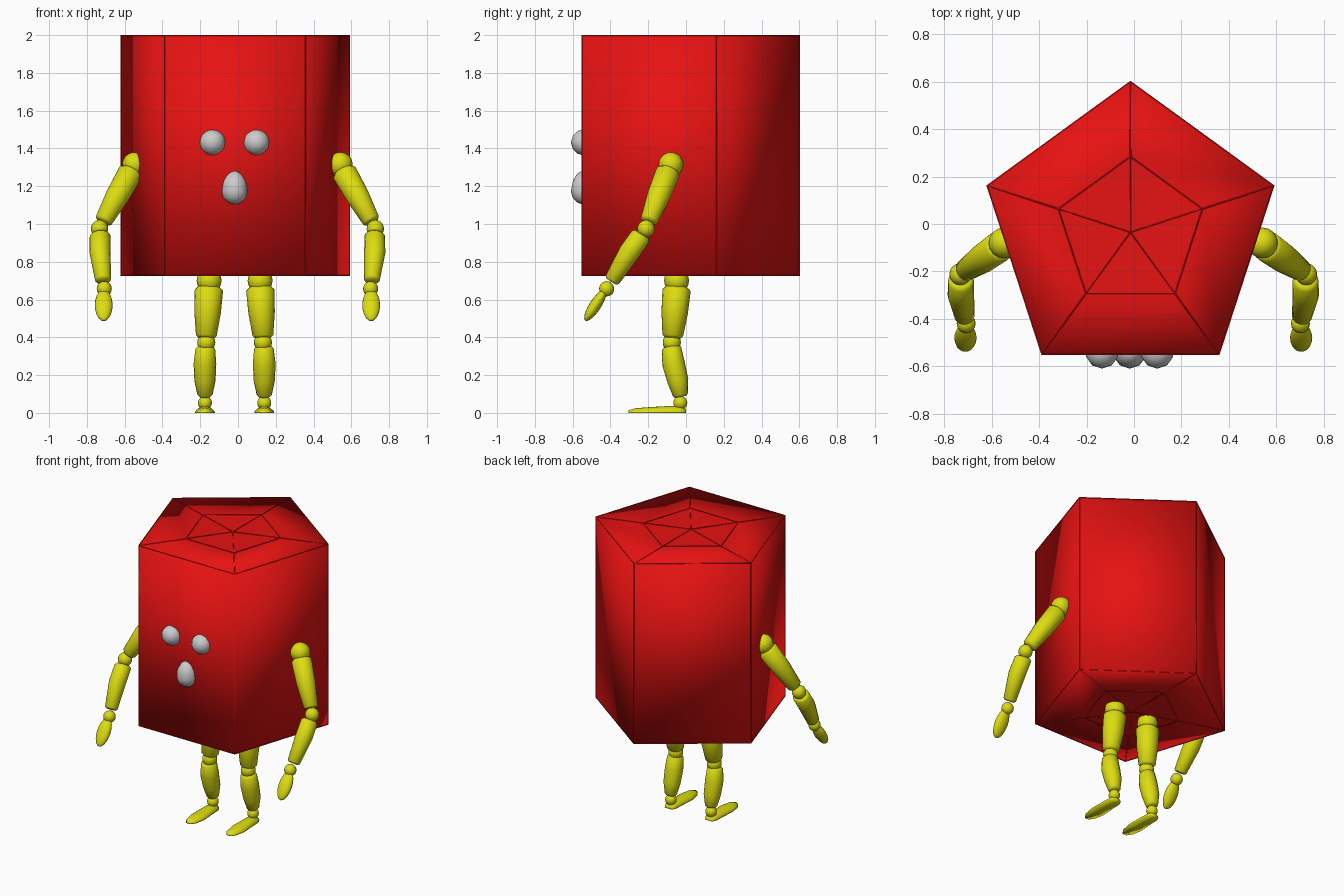
import bpy, bmesh, math
from mathutils import Vector

if "Cube" in bpy.data.objects:
    bpy.data.objects.remove(bpy.data.objects["Cube"])


def material(name, color):
    m = bpy.data.materials.new(name)
    m.diffuse_color = color
    m.use_nodes = True
    m.node_tree.nodes["Principled BSDF"].inputs["Base Color"].default_value = m.diffuse_color
    return m


RED = material("red", (0.8, 0.006, 0.006, 1))
YELLOW = material("yellow", (0.72, 0.72, 0.006, 1))


def finish(name, bm, mat=None):
    """Turn a bmesh into a smooth shaded object."""
    bmesh.ops.recalc_face_normals(bm, faces=bm.faces)
    me = bpy.data.meshes.new(name)
    bm.to_mesh(me)
    bm.free()
    me.shade_smooth()
    if mat:
        me.materials.append(mat)
    ob = bpy.data.objects.new(name, me)
    bpy.context.collection.objects.link(ob)
    return ob


def loft(name, rings, mat, caps=True):
    """Skin a list of equal sized point rings."""
    bm = bmesh.new()
    loops = [[bm.verts.new(p) for p in ring] for ring in rings]
    for a, b in zip(loops, loops[1:]):
        for i in range(len(a)):
            j = (i + 1) % len(a)
            bm.faces.new((a[i], a[j], b[j], b[i]))
    if caps:
        bm.faces.new(loops[0])
        bm.faces.new(loops[-1])
    else:
        for loop in (loops[0], loops[-1]):
            bmesh.ops.poke(bm, faces=[bm.faces.new(loop)])
    return finish(name, bm, mat)


def limb(name, points, n=16):
    """Round limb through (x, y, z, radius) points, with rounded ends."""
    pts = [(Vector(p[:3]), p[3]) for p in points]
    axis = (pts[-1][0] - pts[0][0]).normalized()
    u = axis.cross(Vector((0, 1, 0))).normalized()
    v = axis.cross(u)
    (p0, r0), (p1, r1) = pts[0], pts[-1]
    pts = [(p0 - axis * r0 * 0.25, r0 * 0.75)] + pts + [(p1 + axis * r1 * 0.25, r1 * 0.75)]
    rings = [[p + r * (u * math.cos(a) + v * math.sin(a))
              for a in (2 * math.pi * i / n for i in range(n))] for p, r in pts]
    return loft(name, rings, YELLOW)


def ball(name, loc, r):
    bm = bmesh.new()
    bmesh.ops.create_uvsphere(bm, u_segments=16, v_segments=10, radius=r)
    ob = finish(name, bm, YELLOW)
    ob.location = loc
    return ob


def pebble(name, loc, r, stretch=1):
    """Low-poly ball whose upper half can be stretched."""
    bm = bmesh.new()
    bmesh.ops.create_icosphere(bm, subdivisions=2, radius=r)
    for v in bm.verts:
        if v.co.z > 0:
            v.co.z *= stretch
    finish(name, bm).location = loc


# Five-sided body with an inner pentagon on both ends and thin edge strips
def pentagon(r, z):
    return [Vector((-0.015 + r * math.cos(a), -0.035 + r * math.sin(a), z))
            for a in (math.radians(90 + 72 * k) for k in range(5))]


body = loft("body", [pentagon(0.318, 0.728), pentagon(0.636, 0.728),
                     pentagon(0.636, 1.997), pentagon(0.318, 1.997)], RED, caps=False)
wire = body.modifiers.new("edge strips", 'WIREFRAME')
wire.thickness = 0.008
wire.use_replace = False
wire.use_even_offset = False

# Face
pebble("left_eye", (-0.135, -0.54, 1.432), 0.07)
pebble("right_eye", (0.098, -0.54, 1.432), 0.07)
pebble("nose", (-0.018, -0.54, 1.172), 0.07, 1.62)

for side, s in (("right", 1), ("left", -1)):
    def leg(x, y, z, *r):
        return (-0.018 + s * x, y, z, *r)

    def arm(x, y, z, *r):
        return (-0.003 + s * x, y, z, *r)

    # Leg
    ball(side + "_hip", leg(0.135, -0.05, 0.70), 0.066)
    limb(side + "_thigh", [leg(0.136, -0.05, 0.65, 0.075), leg(0.143, -0.06, 0.53, 0.07),
                           leg(0.15, -0.07, 0.41, 0.055)])
    ball(side + "_knee", leg(0.15, -0.075, 0.373), 0.048)
    limb(side + "_shin", [leg(0.155, -0.077, 0.34, 0.052), leg(0.157, -0.066, 0.26, 0.06),
                          leg(0.157, -0.043, 0.17, 0.056), leg(0.157, -0.03, 0.095, 0.04)])
    ball(side + "_ankle", leg(0.157, -0.03, 0.053), 0.037)

    # Foot: half-round sections with a flat sole
    sections = [(0.0, 0.028, 0.02), (-0.03, 0.043, 0.036), (-0.1, 0.046, 0.036),
                (-0.2, 0.053, 0.03), (-0.27, 0.04, 0.024), (-0.304, 0.016, 0.014)]
    foot = [[leg(0.157 + w * math.cos(a), y, h * math.sin(a))
             for a in (math.pi * i / 10 for i in range(11))] for y, w, h in sections]
    loft(side + "_foot", foot, YELLOW)

    # Arm
    ball(side + "_shoulder", arm(0.545, -0.08, 1.315), 0.065)
    limb(side + "_upper_arm", [arm(0.567, -0.097, 1.27, 0.066), arm(0.635, -0.145, 1.15, 0.062),
                               arm(0.707, -0.195, 1.02, 0.047)])
    ball(side + "_elbow", arm(0.73, -0.212, 0.975), 0.046)
    limb(side + "_forearm", [arm(0.727, -0.24, 0.935, 0.055), arm(0.727, -0.30, 0.85, 0.056),
                             arm(0.712, -0.39, 0.705, 0.042)])
    ball(side + "_wrist", arm(0.705, -0.42, 0.657), 0.04)
    hand = ball(side + "_hand", arm(0.708, -0.48, 0.57), 1)
    hand.scale = (0.047, 0.031, 0.098)
    hand.rotation_euler = (math.radians(-33), 0, 0)
